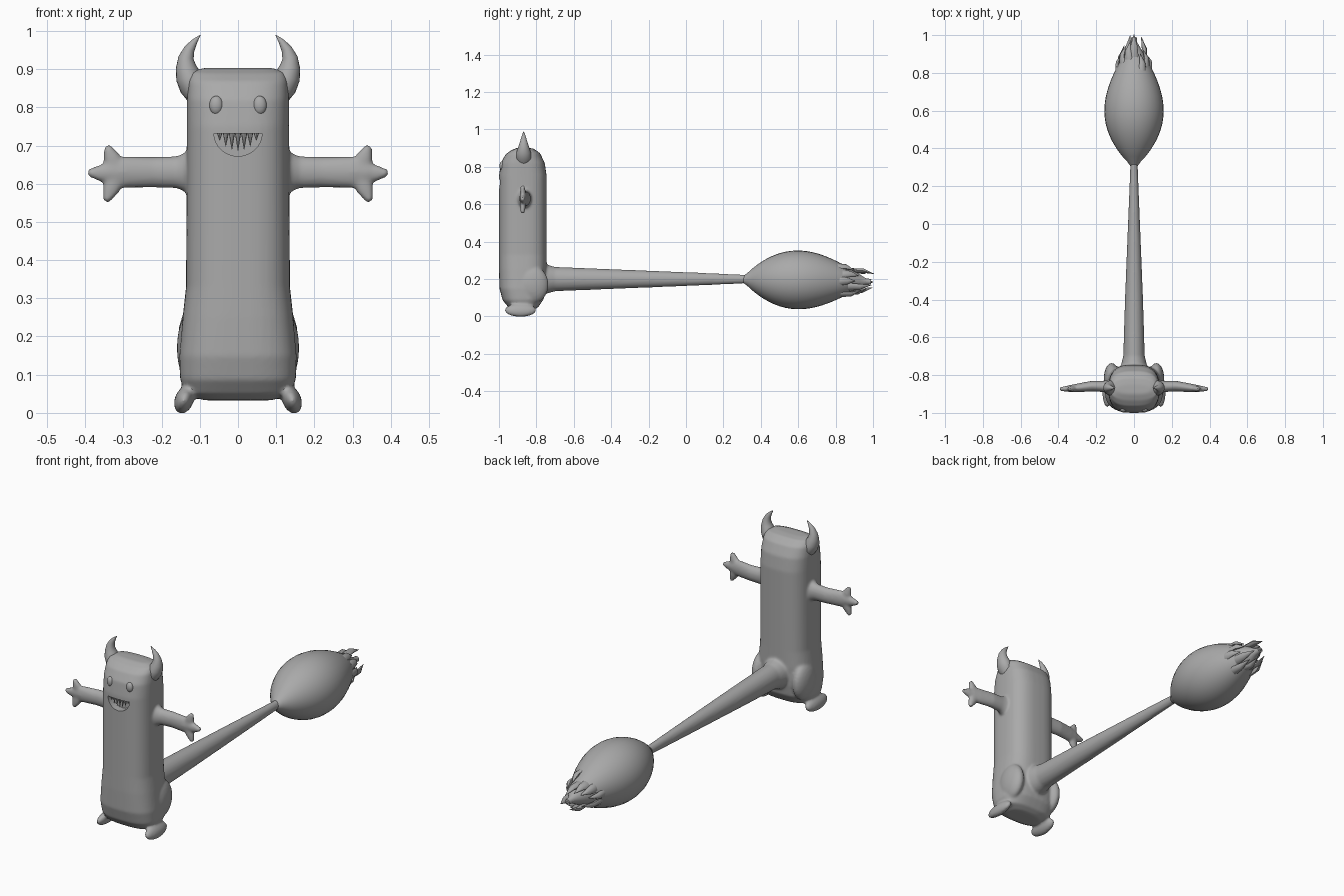
import bpy, bmesh, math, random
from mathutils import Vector, Matrix

cube = bpy.data.objects.get("Cube")
if cube:
    bpy.data.objects.remove(cube, do_unlink=True)
random.seed(4)

grey = bpy.data.materials.new("plain grey")
grey.use_nodes = True
grey.diffuse_color = (0.4, 0.4, 0.4, 1)
grey.node_tree.nodes["Principled BSDF"].inputs["Base Color"].default_value = (0.4, 0.4, 0.4, 1)


def loft(bm, rings, ref, sides=24, power=2.0):
    """Skin rings (centre, half width along ref, half width across) along a path."""
    pts = [Vector(r[0]) for r in rings]
    loops = []
    for i, (c, a, b) in enumerate(rings):
        t = (pts[min(i + 1, len(pts) - 1)] - pts[max(i - 1, 0)]).normalized()
        u = Vector(ref)
        u = (u - t * u.dot(t)).normalized()
        v = t.cross(u)
        loop = []
        for k in range(sides):
            ang = math.tau * k / sides
            co, si = math.cos(ang), math.sin(ang)
            x = math.copysign(abs(co) ** (2 / power), co) * a
            y = math.copysign(abs(si) ** (2 / power), si) * b
            loop.append(bm.verts.new(pts[i] + u * x + v * y))
        loops.append(loop)
    for p, q in zip(loops, loops[1:]):
        for k in range(sides):
            m = (k + 1) % sides
            bm.faces.new((p[k], p[m], q[m], q[k]))
    bm.faces.new(loops[0][::-1])
    bm.faces.new(loops[-1])


def ellipsoid(bm, centre, radii, tilt=0.0):
    mat = (Matrix.Translation(centre) @ Matrix.Rotation(tilt, 4, 'Y')
           @ Matrix.Diagonal((*radii, 1)))
    bmesh.ops.create_uvsphere(bm, u_segments=24, v_segments=14, radius=1, matrix=mat)


def finish(bm, name):
    bmesh.ops.recalc_face_normals(bm, faces=bm.faces)
    mesh = bpy.data.meshes.new(name)
    bm.to_mesh(mesh)
    bm.free()
    mesh.materials.append(grey)
    ob = bpy.data.objects.new(name, mesh)
    bpy.context.collection.objects.link(ob)
    return ob


def activate(ob):
    bpy.ops.object.select_all(action='DESELECT')
    ob.select_set(True)
    bpy.context.view_layer.objects.active = ob


def smooth(ob, angle=40):
    activate(ob)
    bpy.ops.object.shade_smooth_by_angle(angle=math.radians(angle))


# Torso: height, half width, front, back
bm = bmesh.new()
torso = [(.033, .09, -.92, -.82), (.05, .138, -.95, -.79), (.09, .152, -.98, -.76),
         (.15, .154, -.997, -.75), (.25, .145, -1, -.745), (.33, .136, -1, -.745),
         (.75, .134, -1, -.745), (.82, .134, -.99, -.755), (.87, .131, -.965, -.78),
         (.893, .122, -.935, -.815), (.903, .09, -.90, -.85)]
loft(bm, [((0, (f + b) / 2, z), a, (b - f) / 2) for z, a, f, b in torso], (1, 0, 0), 40, 2.8)

# Tail stem, flared where it leaves the torso
stem = [(-.85, .075, .085), (-.745, .068, .078), (-.70, .057, .065), (-.4, .048, .053),
        (0, .032, .037), (.3, .02, .024), (.36, .02, .024)]
loft(bm, [((0, y, .2), a, b) for y, a, b in stem], (1, 0, 0))

for s in (-1, 1):
    # Thighs and feet
    ellipsoid(bm, (s * .118, -.82, .17), (.042, .085, .1))
    ellipsoid(bm, (s * .141, -.885, .034), (.025, .085, .037), -s * .35)
    # Arms, flared at the shoulder
    arm = [(.1, -.865, .058, .045), (.135, -.863, .053, .038), (.16, -.86, .042, .03),
           (.22, -.858, .04, .028), (.30, -.868, .041, .023), (.345, -.872, .026, .018)]
    loft(bm, [((s * x, y, .63), a, b) for x, y, a, b in arm], (0, 0, 1))
    # Three pointed fingers
    for tx, tz in ((.343, .70), (.394, .628), (.346, .553)):
        root, tip = Vector((s * .315, -.87, .628)), Vector((s * tx, -.874, tz))
        loft(bm, [(root, .018, .03), (root.lerp(tip, .6), .015, .022), (tip, .01, .009)], (0, 1, 0), 16)

body = finish(bm, "body")
mod = body.modifiers.new("fuse", 'REMESH')
mod.mode = 'VOXEL'
mod.voxel_size = .0065
mod = body.modifiers.new("soften", 'SMOOTH')
mod.iterations = 6

# Mouth cavity cutter: a half ellipse, flat at the top
bm = bmesh.new()
outline = [(-.063 * math.cos(math.pi * k / 16), .732 - .06 * math.sin(math.pi * k / 16)) for k in range(17)]
face = bm.faces.new([bm.verts.new((x, -1.05, z)) for x, z in outline])
ext = bmesh.ops.extrude_face_region(bm, geom=[face])
bmesh.ops.translate(bm, vec=(0, .09, 0), verts=[g for g in ext["geom"] if isinstance(g, bmesh.types.BMVert)])
cutter = finish(bm, "mouth_cutter")
cutter.hide_render = True
mod = body.modifiers.new("mouth", 'BOOLEAN')
mod.operation = 'DIFFERENCE'
mod.solver = 'EXACT'
mod.object = cutter
activate(body)
for name in [m.name for m in body.modifiers]:
    bpy.ops.object.modifier_apply(modifier=name)
bpy.data.objects.remove(cutter, do_unlink=True)
smooth(body)

# Teeth hanging from the upper edge of the mouth
bm = bmesh.new()
for i in range(-3, 4):
    x, length = i * .016, .05 - .003 * i * i
    loft(bm, [((x, -.982, .736), .0085, .008), ((x, -.985, .736 - length), .0006, .0006)], (1, 0, 0), 8)
smooth(finish(bm, "teeth"))

# Eyes and horns
horn = [(.108, .82, .022, .028), (.118, .85, .034, .042), (.129, .88, .034, .038),
        (.136, .905, .027, .029), (.136, .93, .02, .021), (.127, .953, .014, .014),
        (.114, .972, .008, .008), (.099, .989, .001, .001)]
for s, side in ((1, "left"), (-1, "right")):
    bm = bmesh.new()
    ellipsoid(bm, (s * .057, -.983, .805), (.018, .014, .025))
    smooth(finish(bm, side + "_eye"))
    bm = bmesh.new()
    loft(bm, [((s * x, -.868, z), b, a) for x, z, a, b in horn], (0, 1, 0), 20)
    smooth(finish(bm, side + "_horn"), 60)

# Tail tuft: a leaf-shaped bulb with ragged strands at its tip
bm = bmesh.new()


def bulb(t):
    return max(.014, .157 * math.sin(math.pi * t ** .83))


loft(bm, [((0, .3 + .69 * t, .198 - .012 * t * t), bulb(t), bulb(t))
          for t in (k / 24 for k in range(25))], (1, 0, 0), 32)
for k in range(12):
    ang = math.tau * k / 12
    t = random.uniform(.72, .86)
    out = Vector((math.cos(ang), 0, math.sin(ang)))
    axis = Vector((0, .3 + .69 * t, .19))
    root = axis + out * bulb(t) * .88
    tip = axis + out * bulb(t) * .62 + Vector((0, random.uniform(.08, .13), 0))
    loft(bm, [(root, .024, .012), (root.lerp(tip, .5) + out * .01, .018, .012), (tip, .001, .001)],
         (-out.z, 0, out.x), 8)
loft(bm, [((0, .93, .188), .03, .025), ((0, 1, .184), .002, .002)], (1, 0, 0), 8)
smooth(finish(bm, "tail_tuft"), 50)
